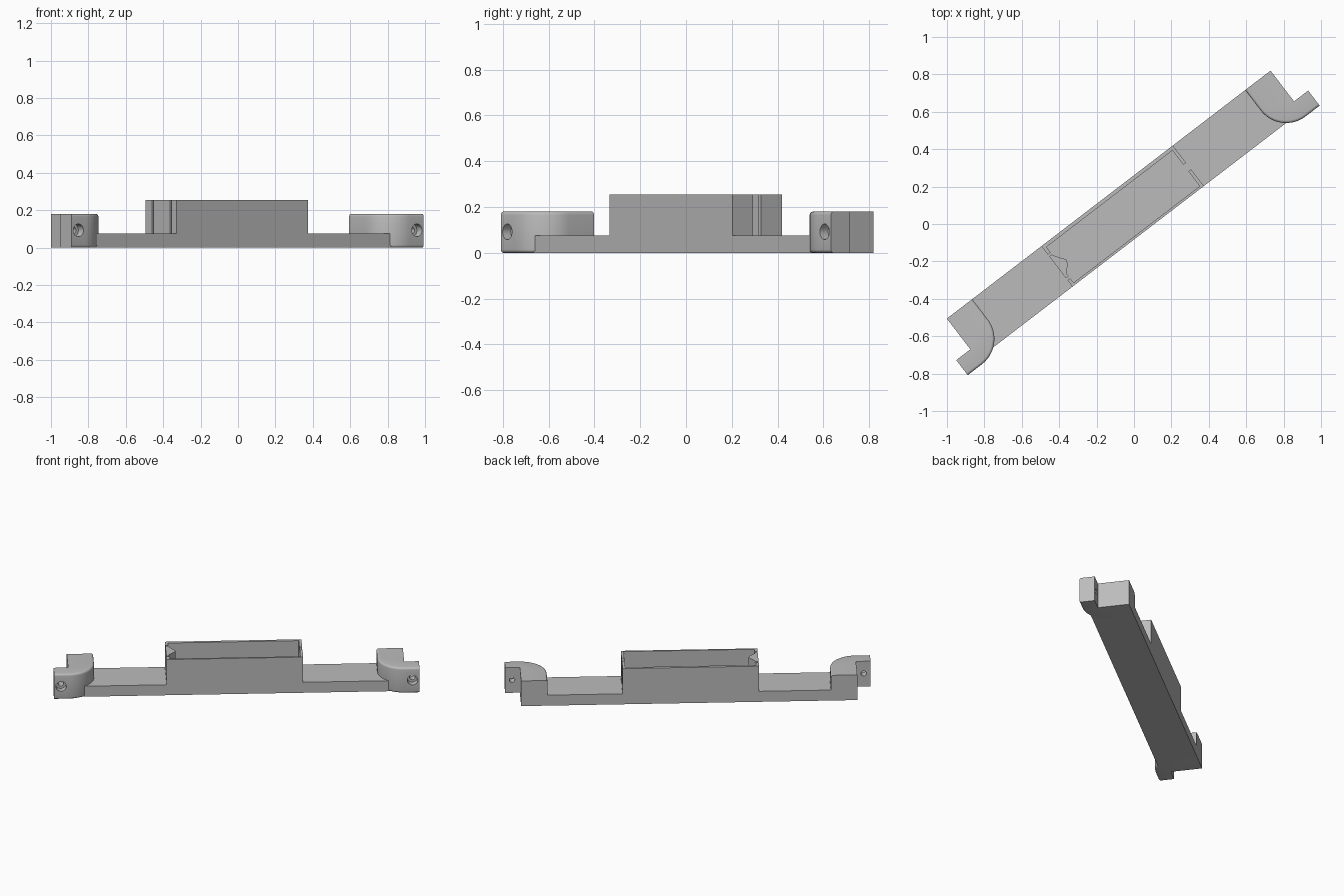
import bpy, bmesh, math
from mathutils import Matrix

cube = bpy.data.objects.get("Cube")
if cube:
    bpy.data.objects.remove(cube, do_unlink=True)

TURN = Matrix.Rotation(math.radians(37.45), 4, 'Z')   # whole bracket lies diagonally
MID = -0.012                                          # middle of the bar along its length
BACK, FRONT = 0.207, -0.066                           # long sides of the bar
BAR_TOP, BOX_TOP, CLIP_TOP = 0.075, 0.255, 0.18

grey = bpy.data.materials.new("plain grey")
grey.use_nodes = True
grey.diffuse_color = (0.5, 0.5, 0.5, 1)
grey.node_tree.nodes["Principled BSDF"].inputs["Base Color"].default_value = (0.5, 0.5, 0.5, 1)


def finish(name, bm):
    bmesh.ops.recalc_face_normals(bm, faces=bm.faces)
    mesh = bpy.data.meshes.new(name)
    bm.to_mesh(mesh)
    bm.free()
    mesh.materials.append(grey)
    obj = bpy.data.objects.new(name, mesh)
    bpy.context.collection.objects.link(obj)
    obj.matrix_world = TURN
    return obj


def prism(outline, z0, z1):
    """Extrude a flat outline upwards."""
    bm = bmesh.new()
    face = bm.faces.new([bm.verts.new((x, y, z0)) for x, y in outline])
    top = bmesh.ops.extrude_face_region(bm, geom=[face])["geom"]
    moved = [g for g in top if isinstance(g, bmesh.types.BMVert)]
    bmesh.ops.translate(bm, verts=moved, vec=(0, 0, z1 - z0))
    return bm


def activate(obj):
    bpy.ops.object.select_all(action='DESELECT')
    obj.select_set(True)
    bpy.context.view_layer.objects.active = obj


# Long base bar
finish("base_bar", prism([(MID - 1.09, FRONT), (MID + 1.09, FRONT),
                          (MID + 1.09, BACK), (MID - 1.09, BACK)], 0, BAR_TOP))

# Open tray with a slot in its right end and a latch opening in its left end
x0, x1, xi0, xi1 = -0.465, 0.42, -0.447, 0.402
yi0, yi1 = FRONT + 0.013, BACK - 0.02
finish("tray_back_wall", prism([
    (x1, 0.091), (x1, BACK), (x0, BACK), (x0, 0.15),
    (xi0, 0.15), (xi0, yi1), (xi1, yi1), (xi1, 0.091)], BAR_TOP, BOX_TOP))
finish("tray_front_wall", prism([
    (x0, -0.022), (x0, FRONT), (x1, FRONT), (x1, 0.047),
    (xi1, 0.047), (xi1, yi0), (xi0, yi0), (xi0, -0.022)], BAR_TOP, BOX_TOP))
finish("latch_wedge", prism([
    (x0, 0.138), (x0, -0.01), (xi0, -0.01), (xi0, 0.01), (-0.412, 0.045),
    (-0.402, 0.068), (-0.44, 0.122), (xi0, 0.138)], BAR_TOP, BOX_TOP))


def end_clip(name, side):
    """Rounded end block with a screw tab; side is +1 or -1."""
    inner, notch, tip, low, r = 0.919, 1.09, 1.185, -0.101, 0.171
    arc = [(notch - r * math.cos(a), low + r - r * math.sin(a))
           for a in (math.pi / 2 * i / 16 for i in range(17))]
    outline = [(inner, BACK)] + arc + [(tip, low), (tip, 0), (notch, 0), (notch, BACK)]
    bm = prism([(MID + side * x, y) for x, y in outline], 0, CLIP_TOP)

    # soften the rims along the curved outer side
    def on_curve(v):
        x, y = (v.co.x - MID) * side, v.co.y
        return x < inner + 0.001 or y < low + 0.001 or (x < notch - 0.001 and y < BACK - 0.01)
    rims = [e for e in bm.edges if abs(e.verts[0].co.z - e.verts[1].co.z) < 1e-5
            and all(on_curve(v) for v in e.verts)]
    bmesh.ops.bevel(bm, geom=rims, offset=0.014, segments=4, profile=0.5, affect='EDGES')
    clip = finish(name, bm)

    # stepped screw hole through the tab
    for radius, y0, y1 in ((0.034, low - 0.05, low + 0.045), (0.018, low - 0.05, 0.05)):
        hole = bmesh.new()
        place = Matrix.Translation((MID + side * 1.14, (y0 + y1) / 2, 0.092)) \
            @ Matrix.Rotation(math.pi / 2, 4, 'X')
        bmesh.ops.create_cone(hole, cap_ends=True, segments=32, radius1=radius,
                              radius2=radius, depth=y1 - y0, matrix=place)
        cutter = finish("hole_cutter", hole)
        cutter.hide_render = True
        activate(clip)
        mod = clip.modifiers.new("hole", 'BOOLEAN')
        mod.operation, mod.solver, mod.object = 'DIFFERENCE', 'EXACT', cutter
        bpy.ops.object.modifier_apply(modifier=mod.name)
        bpy.data.objects.remove(cutter, do_unlink=True)
    activate(clip)
    bpy.ops.object.shade_smooth_by_angle(angle=math.radians(35))


end_clip("left_end_clip", 1)
end_clip("right_end_clip", -1)
